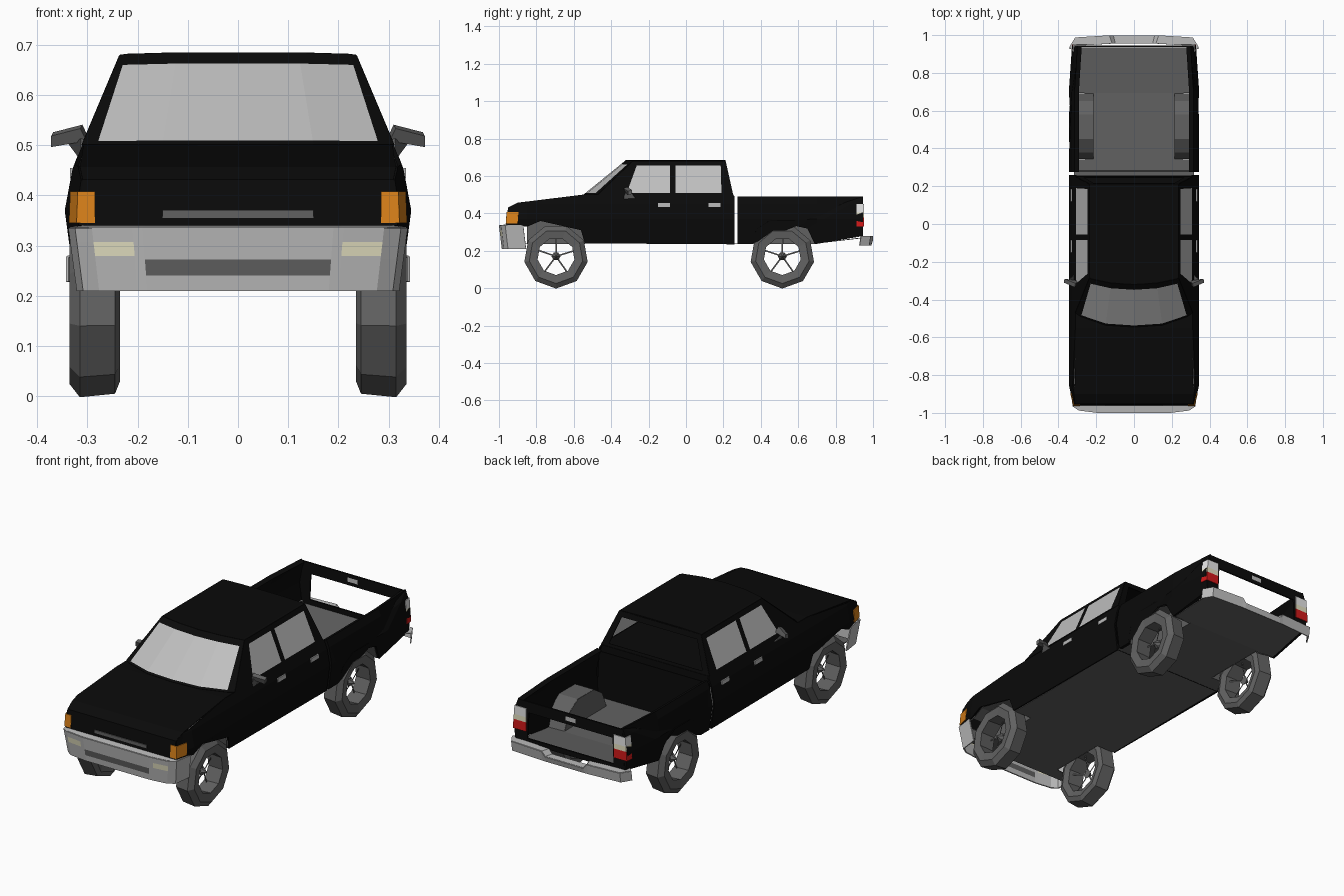
import bpy, bmesh, math

cube = bpy.data.objects.get("Cube")
if cube:
    bpy.data.objects.remove(cube, do_unlink=True)

COLOURS = {
    "black_paint": (0.003, 0.003, 0.003), "dark_grey": (0.12, 0.12, 0.12),
    "glass_grey": (0.52, 0.52, 0.52), "bumper_grey": (0.5, 0.5, 0.5),
    "cream_lamp": (0.8, 0.77, 0.55), "amber_lamp": (0.7, 0.22, 0.01),
    "red_lamp": (0.65, 0.01, 0.01), "white_lamp": (0.95, 0.95, 0.95),
}
MATS = {}
for key, rgb in COLOURS.items():
    m = bpy.data.materials.new(key)
    m.use_nodes = True
    m.diffuse_color = (*rgb, 1)
    m.node_tree.nodes["Principled BSDF"].inputs["Base Color"].default_value = (*rgb, 1)
    MATS[key] = m
ORDER = list(MATS)


def finish(name, bm, thick=0.004, offset=0):
    bmesh.ops.recalc_face_normals(bm, faces=bm.faces[:])
    me = bpy.data.meshes.new(name)
    bm.to_mesh(me)
    bm.free()
    used = sorted({p.material_index for p in me.polygons})
    for k in used:
        me.materials.append(MATS[ORDER[k]])
    for p in me.polygons:
        p.material_index = used.index(p.material_index)
    ob = bpy.data.objects.new(name, me)
    bpy.context.collection.objects.link(ob)
    if thick:
        mod = ob.modifiers.new("thickness", "SOLIDIFY")
        mod.thickness, mod.offset = thick, offset
    return ob


def patch(name, low, high, vs=(0, 1), rule="black_paint", thick=0.004):
    """Ruled sheet between two polylines; rule gives each cell a colour or a hole."""
    bm = bmesh.new()
    rows = [[bm.verts.new([a + (b - a) * v for a, b in zip(p, q)])
             for p, q in zip(low, high)] for v in vs]
    for j in range(len(vs) - 1):
        for i in range(len(low) - 1):
            key = rule if isinstance(rule, str) else rule(i, j)
            if key:
                f = bm.faces.new((rows[j][i], rows[j][i + 1], rows[j + 1][i + 1], rows[j + 1][i]))
                f.material_index = ORDER.index(key)
    return finish(name, bm, thick)


def box(name, x, y, z, key):
    bm = bmesh.new()
    for v in bmesh.ops.create_cube(bm, size=1)["verts"]:
        v.co = [lo + (hi - lo) * (c + 0.5) for c, (lo, hi) in zip(v.co, (x, y, z))]
    for f in bm.faces:
        f.material_index = ORDER.index(key)
    return finish(name, bm, 0)


# Half width of the body at a given height and length
WIDTHS = [(0.2, 0.322), (0.37, 0.345), (0.45, 0.33), (0.5, 0.31)]


def half_width(y, z):
    for (z0, w0), (z1, w1) in zip(WIDTHS, WIDTHS[1:]):
        if z <= z1 or z1 == 0.5:
            w = w0 + (w1 - w0) * (z - z0) / (z1 - z0)
            break
    front = max(0, (-0.85 - y) / 0.11) * 0.07
    rear = max(0, (y - 0.7) / 0.25) * 0.05
    return w * (1 - front - rear)


def side_panel(name, outline, s, thick):
    bm = bmesh.new()
    f = bm.faces.new([bm.verts.new((0, y, z)) for y, z in outline])
    bmesh.ops.triangulate(bm, faces=[f])
    for co, no in [((0, 0, 0.37), (0, 0, 1)), ((0, 0, 0.45), (0, 0, 1)),
                   ((0, -0.85, 0), (0, 1, 0)), ((0, 0.7, 0), (0, 1, 0))]:
        bmesh.ops.bisect_plane(bm, geom=bm.verts[:] + bm.edges[:] + bm.faces[:],
                               plane_co=co, plane_no=no)
    for v in bm.verts:
        v.co.x = s * (half_width(v.co.y, v.co.z) - thick / 2)
    return finish(name, bm, thick)


def mirrored(pts):
    """Complete a right-to-left polyline from its +x half."""
    return [(-x, y, z) for x, y, z in reversed(pts) if x > 0] + list(pts)


FRONT_ARCH = [(-0.54, 0.24), (-0.56, 0.31), (-0.62, 0.36), (-0.78, 0.36), (-0.85, 0.33)]
REAR_ARCH = [(0.69, 0.237), (0.65, 0.32), (0.58, 0.365), (0.45, 0.365), (0.38, 0.32), (0.345, 0.237)]
HOOD = [(-0.96, 0.34), (-0.95, 0.43), (-0.9, 0.455), (-0.55, 0.498), (0.25, 0.5)]
CAB = HOOD + [(0.26, 0.49), (0.26, 0.235)] + FRONT_ARCH
BED = [(0.275, 0.485), (0.945, 0.485), (0.945, 0.28)] + REAR_ARCH + [(0.275, 0.237)]


def wheel(name, s, yc, zc=0.17):
    profile = [(0.235, 0.14), (0.245, 0.165), (0.315, 0.172), (0.336, 0.145), (0.33, 0.1), (0.245, 0.105)]
    bm = bmesh.new()
    n = 9
    rings = []
    for k in range(n):
        a = 2 * math.pi * k / n - math.pi / 2
        rings.append([bm.verts.new((s * x, yc + r * math.cos(a), zc + r * math.sin(a)))
                      for x, r in profile])
    for k in range(n):
        a, b = rings[k], rings[(k + 1) % n]
        for i in range(len(profile)):
            j = (i + 1) % len(profile)
            bm.faces.new((a[i], a[j], b[j], b[i]))
    # hub cap and thin spokes
    tip = bm.verts.new((s * 0.31, yc, zc))
    hub = [bm.verts.new((s * 0.28, yc + 0.024 * math.cos(t), zc + 0.024 * math.sin(t)))
           for t in [math.pi * k / 3 for k in range(6)]]
    bm.faces.new(hub)
    for k in range(6):
        bm.faces.new((hub[k], hub[(k + 1) % 6], tip))
    for k in range(5):
        t = 2 * math.pi * k / 5 + 0.3
        c, d = math.cos(t), math.sin(t)
        bm.faces.new([bm.verts.new((s * x, yc + r * c - w * d, zc + r * d + w * c))
                      for x, r, w in ((0.285, 0.015, 0.004), (0.265, 0.105, 0.004),
                                      (0.265, 0.105, -0.004), (0.285, 0.015, -0.004))])
    for f in bm.faces:
        f.material_index = ORDER.index("dark_grey")
    finish(name, bm, 0)


# Parts repeated on both sides
for s, side in ((1, "left"), (-1, "right")):
    side_panel(side + "_cab_side", CAB, s, 0.008)
    side_panel(side + "_bed_side", BED, s, 0.025)
    wheel(side + "_front_wheel", s, -0.695)
    wheel(side + "_rear_wheel", s, 0.515)
    # wheel wells: arch strip plus inner wall
    for end, arch in (("front", FRONT_ARCH), ("rear", REAR_ARCH)):
        patch(f"{side}_{end}_well_arch", [(s * (half_width(y, z) - 0.012), y, z) for y, z in arch],
              [(s * 0.215, y, z) for y, z in arch], rule="dark_grey")
        patch(f"{side}_{end}_well_wall", [(s * 0.215, y, 0.237) for y, z in arch],
              [(s * 0.215, y, z + 0.001) for y, z in arch], rule="dark_grey", thick=0.003)
    # cab side frame with two windows
    low_y = (-0.47, -0.32, -0.085, -0.055, 0.19, 0.25)
    top_y = (-0.285, -0.255, -0.085, -0.055, 0.185, 0.21)
    patch(side + "_window_frame", [(s * 0.31, y, 0.5) for y in low_y],
          [(s * 0.235, y, 0.678) for y in top_y], (0, 0.05, 0.87, 1),
          lambda i, j: "glass_grey" if j == 1 and i in (1, 3) else "black_paint")
    # door handles
    for label, y in (("front", -0.15), ("rear", 0.12)):
        x = half_width(0, 0.445)
        box(f"{side}_{label}_handle", sorted((s * (x - 0.006), s * (x + 0.004))),
            (y, y + 0.065), (0.435, 0.455), "bumper_grey")
    # wing mirror and its bracket
    patch(side + "_mirror", [(s * 0.3, -0.31, 0.512), (s * 0.37, -0.3, 0.5)],
          [(s * 0.312, -0.325, 0.537), (s * 0.37, -0.3, 0.522)], rule="dark_grey", thick=0.022)
    patch(side + "_mirror_bracket", [(s * 0.312, -0.34, 0.472), (s * 0.316, -0.27, 0.48)],
          [(s * 0.31, -0.32, 0.515), (s * 0.34, -0.29, 0.51)], rule="dark_grey", thick=0.006)

    # corner lamps wrap from the end face onto the side
    def lamp_line(x_in, y_end, y_side, z):
        return [(s * x_in, y_end, z), (s * (half_width(y_end, z) + 0.003), y_end, z),
                (s * (half_width(y_side, z) + 0.004), y_side, z)]
    patch(side + "_turn_lamp", lamp_line(0.285, -0.962, -0.9, 0.345),
          lamp_line(0.285, -0.957, -0.895, 0.408), rule="amber_lamp")
    patch(side + "_tail_lamp", lamp_line(0.25, 0.95, 0.912, 0.33),
          lamp_line(0.25, 0.95, 0.912, 0.45), (0, 0.4, 0.62, 1),
          lambda i, j: ("red_lamp", "cream_lamp", "white_lamp")[j])

# Hood, nose and interior deck
patch("hood", [(-half_width(y, z) + 0.003, y, z) for y, z in HOOD],
      [(half_width(y, z) - 0.003, y, z) for y, z in HOOD])
box("grille_slot", (-0.15, 0.15), (-0.963, -0.955), (0.355, 0.371), "dark_grey")

# Windshield, roof and cab back
shield_low = mirrored([(0, -0.545, 0.5), (0.15, -0.535, 0.5), (0.28, -0.49, 0.5), (0.31, -0.47, 0.5)])
shield_top = mirrored([(0, -0.32, 0.683), (0.12, -0.312, 0.683), (0.222, -0.291, 0.68), (0.235, -0.285, 0.678)])
patch("windshield", shield_low, shield_top, (0, 0.04, 0.88, 1),
      lambda i, j: "glass_grey" if j == 1 and 0 < i < 5 else "black_paint")
patch("roof", shield_top, [(x, 0.21, z) for x, y, z in shield_top])
back_x = (-1, -0.88, 0.88, 1)
patch("cab_back_frame", [(0.31 * k, 0.25, 0.5) for k in back_x],
      [(0.235 * k, 0.21, 0.68) for k in back_x], (0, 0.08, 0.85, 1),
      lambda i, j: None if i == 1 and j == 1 else "black_paint")
patch("cab_back", [(-0.32, 0.256, 0.237), (0.32, 0.256, 0.237)],
      [(-0.31, 0.252, 0.5), (0.31, 0.252, 0.5)])

# Underbody floor, narrowed between the wheels
floor = [(0.3, -0.92, 0.24), (0.3, -0.86, 0.24), (0.215, -0.85, 0.24), (0.215, -0.54, 0.24),
         (0.318, -0.535, 0.24), (0.318, 0.34, 0.24), (0.215, 0.345, 0.24), (0.215, 0.69, 0.24),
         (0.315, 0.695, 0.24), (0.295, 0.935, 0.268)]
patch("floor", [(-x, y, z) for x, y, z in floor], floor, rule="dark_grey")

# Bed front wall and open tailgate
patch("bed_front_wall", [(-0.315, 0.28, 0.24), (0.315, 0.28, 0.24)],
      [(-0.3, 0.28, 0.48), (0.3, 0.28, 0.48)])
gate_x = (-1, -0.8, -0.1, 0.1, 0.8, 1)
patch("tailgate", [(0.31 * k, 0.942, 0.268) for k in gate_x],
      [(0.298 * k, 0.942, 0.485) for k in gate_x], (0, 0.12, 0.74, 0.82, 0.92, 1),
      lambda i, j: None if j == 1 and 0 < i < 4 else
      "bumper_grey" if j == 3 and i == 2 else "black_paint", thick=0.008)

# Front bumper with headlamps and air slot
half = [(0.19, -0.997), (0.21, -0.995), (0.29, -0.985), (0.322, -0.965), (0.335, -0.87)]
bump_top = mirrored([(x, y, 0.335) for x, y in half])
bump_low = mirrored([(x * 0.95, y + 0.015, 0.21) for x, y in half])


def bumper_colour(i, j):
    if j == 3 and i in (2, 6):
        return "cream_lamp"
    return "dark_grey" if j == 1 and i == 4 else "bumper_grey"


patch("front_bumper", bump_low, bump_top, (0, 0.25, 0.5, 0.56, 0.78, 1), bumper_colour, 0.006)
patch("front_bumper_top", bump_top, [(x * 0.96, max(y + 0.04, -0.945), 0.34) for x, y, z in bump_top],
      rule="bumper_grey")

# Rear bumper with a lower centre step
rear = mirrored([(0.11, 0.996, 0.255), (0.13, 0.996, 0.278), (0.31, 0.985, 0.278), (0.34, 0.935, 0.278)])
patch("rear_bumper", [(x, y - 0.008, 0.228) for x, y, z in rear], rear, rule="bumper_grey", thick=0.006)
patch("rear_bumper_top", rear, [(x * 0.9, min(y - 0.04, 0.955), z) for x, y, z in rear], rule="bumper_grey")
